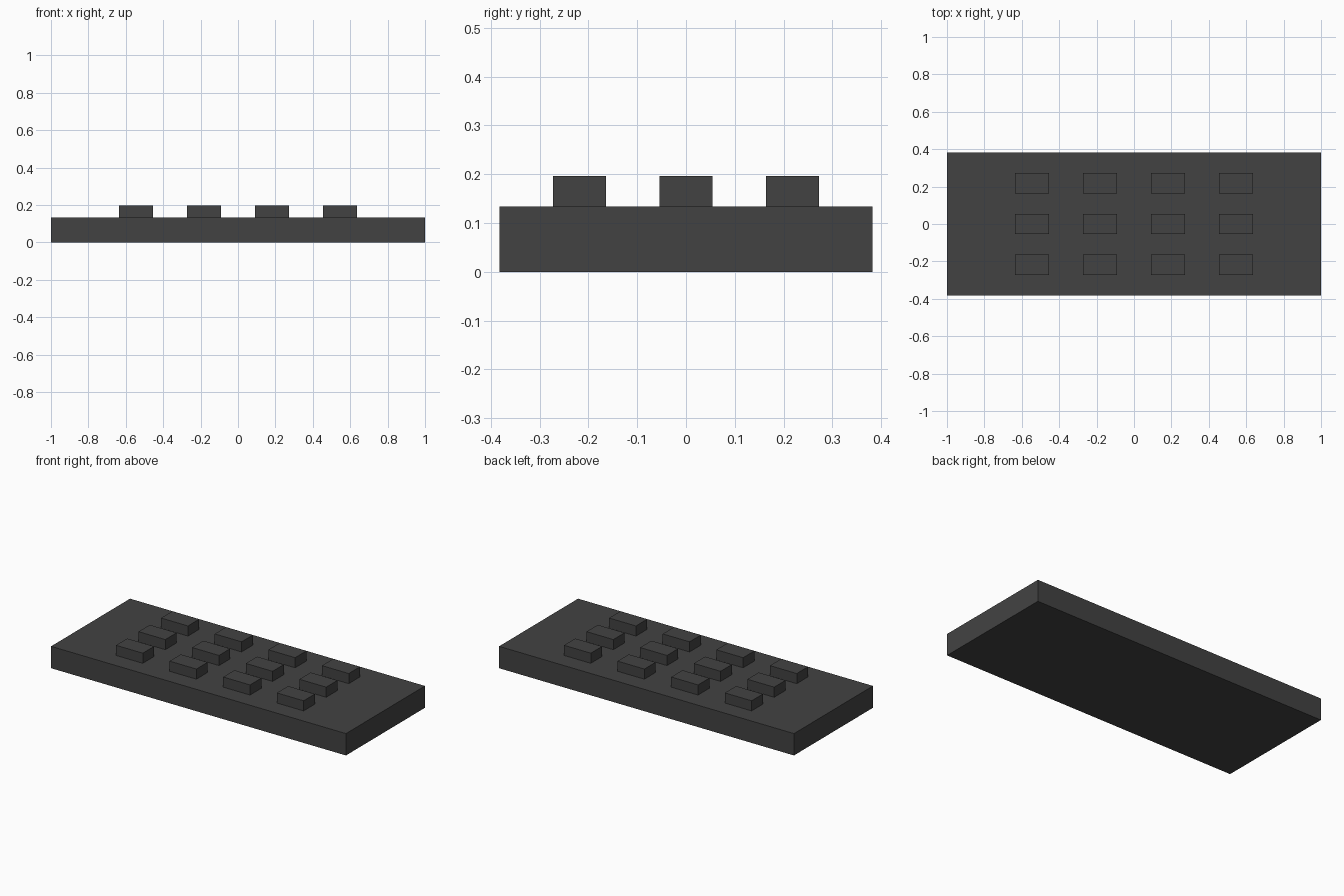
import bpy

if "Cube" in bpy.data.objects:
    bpy.data.objects.remove(bpy.data.objects["Cube"])

dark = bpy.data.materials.new("dark_grey")
dark.diffuse_color = (0.055, 0.055, 0.055, 1)
dark.use_nodes = True
dark.node_tree.nodes["Principled BSDF"].inputs["Base Color"].default_value = dark.diffuse_color


def box(name, x, y, z0, z1, width, depth):
    bpy.ops.mesh.primitive_cube_add(size=1, location=(x, y, (z0 + z1) / 2))
    ob = bpy.context.object
    ob.name = name
    ob.scale = (width, depth, z1 - z0)
    bpy.ops.object.transform_apply(location=False, rotation=False, scale=True)
    ob.data.materials.append(dark)
    return ob


# Flat slab body
BODY_TOP = 0.134
box("body", 0, 0, 0, BODY_TOP, 2.0, 0.765)

# Grid of raised buttons, 4 columns by 3 rows
for col in range(4):
    for row in range(3):
        x = (col - 1.5) * 0.3636
        y = (row - 1) * 0.2186
        box(f"button_{col + 1}_{row + 1}", x, y, BODY_TOP - 0.01, 0.196, 0.1818, 0.109)
